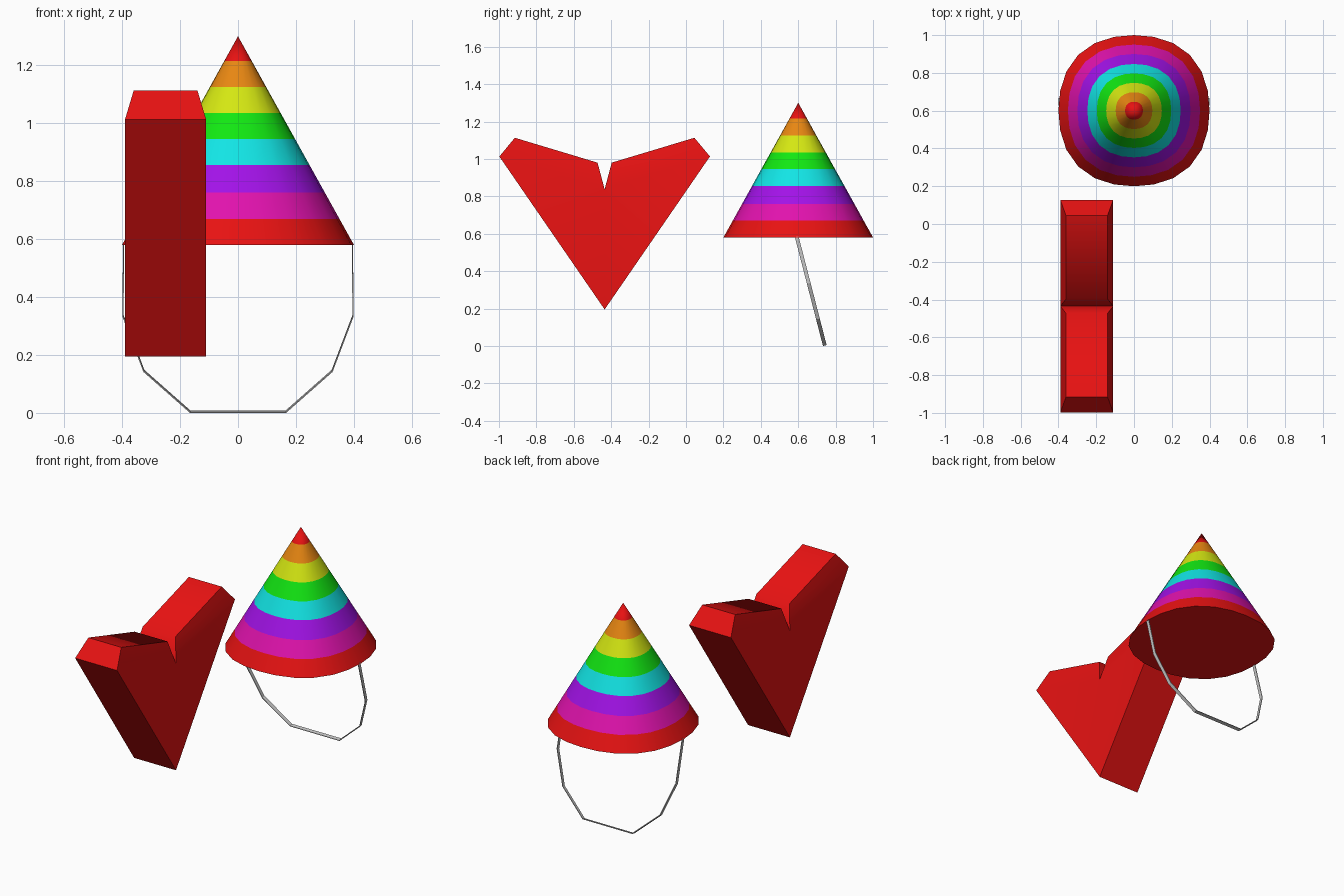
import bpy, bmesh, math
from mathutils import Vector

if "Cube" in bpy.data.objects:
    bpy.data.objects.remove(bpy.data.objects["Cube"])


def material(name, rgb):
    m = bpy.data.materials.new(name)
    m.diffuse_color = (*rgb, 1)
    m.use_nodes = True
    m.node_tree.nodes["Principled BSDF"].inputs["Base Color"].default_value = m.diffuse_color
    return m


RED = material("red", (0.80, 0.006, 0.006))
STRIPES = [RED,
           material("magenta", (0.75, 0.006, 0.42)),
           material("purple", (0.36, 0.006, 0.80)),
           material("cyan", (0.006, 0.78, 0.78)),
           material("green", (0.006, 0.80, 0.006)),
           material("yellow", (0.66, 0.80, 0.006)),
           material("orange", (0.80, 0.24, 0.006)),
           RED]
GREY = material("light grey", (0.55, 0.55, 0.55))


def finish(bm, name, location, mats, angle=None):
    bmesh.ops.remove_doubles(bm, verts=bm.verts, dist=1e-4)
    bmesh.ops.recalc_face_normals(bm, faces=bm.faces)
    me = bpy.data.meshes.new(name)
    bm.to_mesh(me)
    bm.free()
    for m in mats:
        me.materials.append(m)
    ob = bpy.data.objects.new(name, me)
    ob.location = location
    bpy.context.collection.objects.link(ob)
    if angle:
        bpy.ops.object.select_all(action='DESELECT')
        ob.select_set(True)
        bpy.context.view_layer.objects.active = ob
        bpy.ops.object.shade_smooth_by_angle(angle=math.radians(angle))
    return ob


# striped cone hat with a closed underside
SIDES, APEX = 24, 1.30
levels = [0.58, 0.67, 0.76, 0.855, 0.945, 1.035, 1.125, 1.215]
bm = bmesh.new()
rings = []
for z in levels:
    r = 0.4 * (APEX - z) / (APEX - levels[0])
    ring = []
    for i in range(SIDES):
        a = 2 * math.pi * i / SIDES
        k = r * (1 + 0.045 * math.sin(2 * a) ** 2)   # slightly squared rim
        ring.append(bm.verts.new((k * math.cos(a), k * math.sin(a), z)))
    rings.append(ring)
tip = bm.verts.new((0, 0, APEX))
for n in range(len(rings)):
    for i in range(SIDES):
        j = (i + 1) % SIDES
        if n + 1 < len(rings):
            f = bm.faces.new((rings[n][i], rings[n][j], rings[n + 1][j], rings[n + 1][i]))
        else:
            f = bm.faces.new((rings[n][i], rings[n][j], tip))
        f.material_index = n
bm.faces.new(rings[0][::-1])
finish(bm, "party_hat", (0, 0.6, 0), STRIPES, 50)

# thin chin strap: flat ribbon leaning backwards
half = [(0.165, 0.004), (0.325, 0.145), (0.397, 0.335), (0.395, 0.585)]
path = [(-x, z) for x, z in reversed(half)] + half
across = Vector((0, 0.966, 0.258)) * 0.01
bm = bmesh.new()
rows = []
for x, z in path:
    c = Vector((x, 0.593 + (0.58 - z) * 0.258, z))
    rows.append((bm.verts.new(c - across), bm.verts.new(c + across)))
for a, b in zip(rows, rows[1:]):
    bm.faces.new((a[0], a[1], b[1], b[0]))
strap = finish(bm, "chin_strap", (0, 0, 0), [GREY])
mod = strap.modifiers.new("thickness", 'SOLIDIFY')
mod.thickness = 0.004
mod.offset = 0

# bow: two flared wings joined at a narrow upright middle, with bevelled tops
bm = bmesh.new()
for d in (-1, 1):
    def pair(w, y, z):
        return [bm.verts.new((s * w, d * y, z)) for s in (-1, 1)]
    outer, bottom, middle = pair(0.14, 0.563, 1.013), pair(0.14, 0, 0.195), pair(0.14, 0, 0.838)
    top, notch = pair(0.11, 0.48, 1.113), pair(0.11, 0.038, 0.98)
    for s in (0, 1):
        bm.faces.new((outer[s], bottom[s], middle[s]))
        bm.faces.new((outer[s], middle[s], notch[s], top[s]))
    loop = [bottom, outer, top, notch, middle]
    for p, q in zip(loop, loop[1:]):
        bm.faces.new((p[0], p[1], q[1], q[0]))
finish(bm, "bow", (-0.25, -0.435, 0), [RED], 60)
